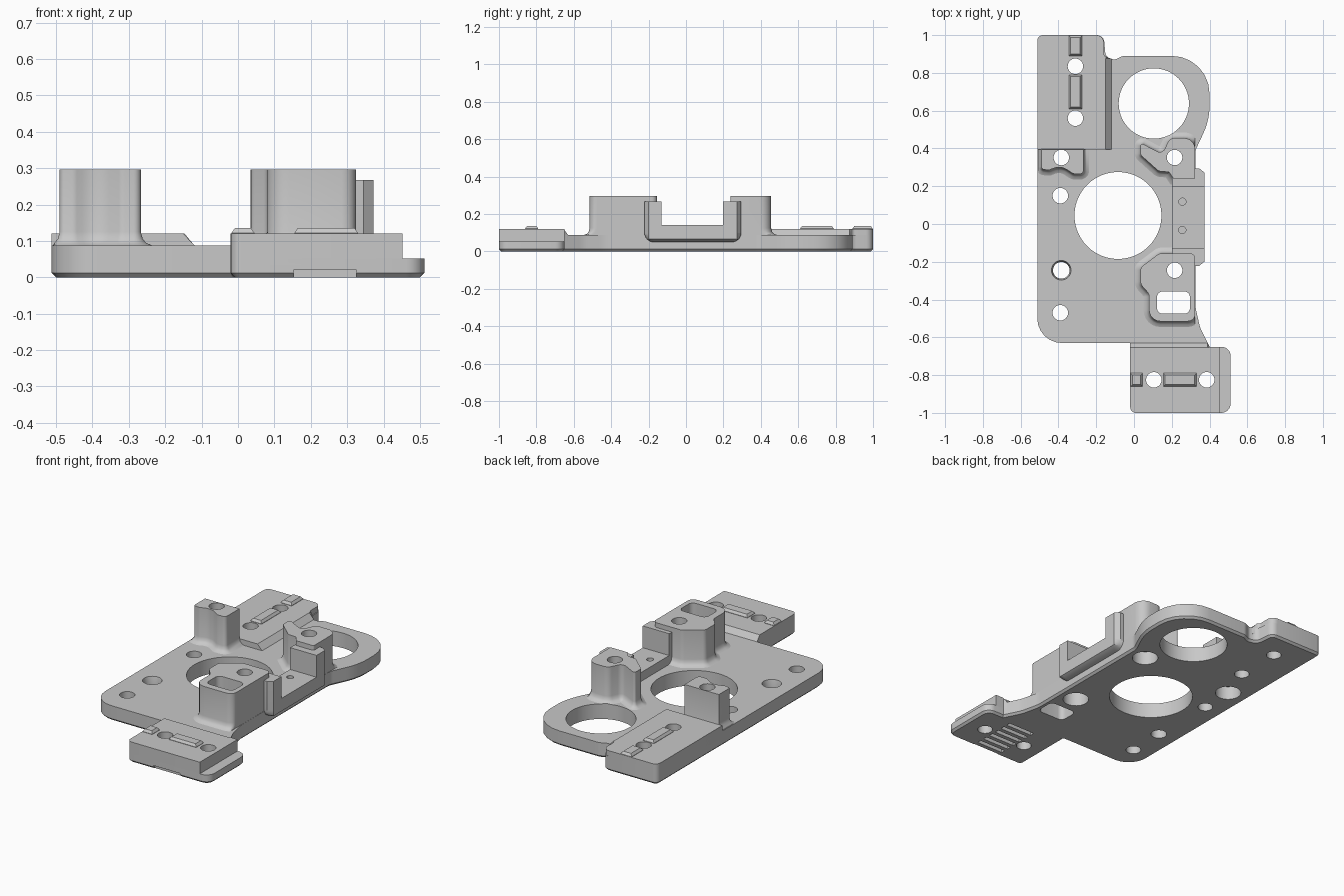
import bpy, bmesh, math
from mathutils import Vector

if "Cube" in bpy.data.objects:
    bpy.data.objects.remove(bpy.data.objects["Cube"], do_unlink=True)

grey = bpy.data.materials.new("plain_grey")
grey.use_nodes = True
GREY = (0.58, 0.58, 0.58, 1)
grey.diffuse_color = GREY
grey.node_tree.nodes["Principled BSDF"].inputs["Base Color"].default_value = GREY
parts = []


def rounded(points, steps=6):
    """Turn (x, y, radius) corners into an outline with arcs."""
    out = []
    for i, (x, y, r) in enumerate(points):
        p = Vector((x, y))
        if not r:
            out.append(p)
            continue
        u = (Vector(points[i - 1][:2]) - p).normalized()
        v = (Vector(points[(i + 1) % len(points)][:2]) - p).normalized()
        half = u.angle(v) / 2
        t = r / math.tan(half)
        centre = p + (u + v).normalized() * r / math.sin(half)
        a = (p + u * t - centre).normalized()
        b = (p + v * t - centre).normalized()
        turn = a.angle(b)
        for k in range(steps + 1):
            f = k / steps
            arc = a * math.sin((1 - f) * turn) + b * math.sin(f * turn)
            out.append(centre + arc * r / math.sin(turn))
    return out


def rect(x0, x1, y0, y1, r=0):
    return rounded([(x0, y0, r), (x1, y0, r), (x1, y1, r), (x0, y1, r)])


def circle(x, y, r, n=48):
    return [Vector((x + r * math.cos(k * math.tau / n), y + r * math.sin(k * math.tau / n)))
            for k in range(n)]


def offset(outline, d):
    """Move every side of a counter-clockwise outline outward by d."""
    out = []
    for i, p in enumerate(outline):
        e = (p - outline[i - 1]).normalized()
        f = (outline[(i + 1) % len(outline)] - p).normalized()
        n, m = Vector((e.y, -e.x)), Vector((f.y, -f.x))
        out.append(p + (n + m) * d / max(1 + n.dot(m), 0.4))
    return out


def loft(bm, outline, rings):
    """Stack offset copies of an outline; rings are (height, offset)."""
    rows = [[bm.verts.new((q.x, q.y, z)) for q in offset(outline, d)] for z, d in rings]
    n = len(outline)
    for a, b in zip(rows, rows[1:]):
        for i in range(n):
            j = (i + 1) % n
            bm.faces.new((a[i], a[j], b[j], b[i]))
    bm.faces.new(rows[0][::-1])
    bm.faces.new(rows[-1])


def finish(name, bm):
    mesh = bpy.data.meshes.new(name)
    bm.to_mesh(mesh)
    bm.free()
    mesh.materials.append(grey)
    ob = bpy.data.objects.new(name, mesh)
    bpy.context.scene.collection.objects.link(ob)
    return ob


def make(name, outline, rings, rule=None):
    bm = bmesh.new()
    loft(bm, outline, rings)
    if rule:
        for v in bm.verts:
            v.co = rule(v.co.copy())
    parts.append(finish(name, bm))


CHAMFER = [(0, -0.012), (0.012, 0)]

# Base plate with the ring lobe at the back
plate = rounded([
    (-0.512, -0.63, 0.13), (-0.02, -0.63, 0), (0, -0.67, 0), (0.41, -0.67, 0),
    (0.35, -0.55, 0.2), (0.325, -0.44, 0.2), (0.325, 0.39, 0.08), (0.4, 0.55, 0.35),
    (0.4, 0.89, 0.2), (-0.06, 0.89, 0.05), (-0.1, 0.87, 0.03), (-0.15, 0.88, 0.04),
    (-0.16, 1, 0.04), (-0.512, 1, 0.03)])
make("base_plate", plate, CHAMFER + [(0.088, 0)])


# Raised rear pad, sloping down along its inner side
def slope_side(c):
    if c.z > 0.1 and c.x > -0.14:
        c.x -= 0.03
    return c


pad = rounded([(-0.512, 0.395, 0), (-0.12, 0.395, 0), (-0.12, 0.875, 0),
               (-0.16, 0.89, 0.02), (-0.16, 1, 0.04), (-0.512, 1, 0.03)])
make("rear_pad", pad, [(0.05, 0), (0.088, 0), (0.12, 0)], slope_side)


# Front foot: thin flange and thicker block
def slope_back(c):
    if c.z > 0.1 and c.y > -0.64:
        c.y -= 0.025
    return c


foot = rounded([(-0.02, -1, 0.03), (0.512, -1, 0.05), (0.512, -0.65, 0.05),
                (0.4, -0.65, 0), (0.39, -0.63, 0), (-0.02, -0.63, 0)])
make("foot_flange", foot, CHAMFER + [(0.052, 0)])
block = rounded([(-0.02, -1, 0.03), (0.452, -1, 0), (0.452, -0.65, 0),
                 (0.4, -0.65, 0), (0.39, -0.63, 0), (-0.02, -0.63, 0)])
make("foot_block", block, [(0.04, 0), (0.088, 0), (0.12, 0)], slope_back)

# Locating bars on the pad and foot
for name, box in (("rear_long_bar", (-0.345, -0.275, 0.61, 0.79)),
                  ("rear_short_bar", (-0.345, -0.275, 0.89, 0.998)),
                  ("foot_long_bar", (0.155, 0.33, -0.86, -0.79)),
                  ("foot_short_bar", (-0.018, 0.045, -0.86, -0.79))):
    make(name, rect(*box), [(0.1, 0), (0.122, 0), (0.136, -0.01)])


# Posts with flared feet, kept inside the plate edge
def keep_inside(c):
    c.x = max(-0.508, min(c.x, 0.324))
    return c


FLARE = [(0.06, 0.03), (0.088, 0.03), (0.095, 0.014), (0.106, 0.005), (0.125, 0), (0.296, 0)]
make("left_side_post", rounded([
    (-0.49, 0.29, 0.015), (-0.45, 0.285, 0.03), (-0.39, 0.31, 0.08), (-0.32, 0.265, 0.03),
    (-0.267, 0.265, 0.02), (-0.267, 0.395, 0), (-0.49, 0.395, 0)]), FLARE, keep_inside)
make("front_post", rounded([
    (0.035, -0.32, 0.04), (0.08, -0.37, 0.04), (0.08, -0.515, 0.06), (0.325, -0.515, 0.04),
    (0.325, -0.155, 0.03), (0.135, -0.155, 0.04), (0.035, -0.23, 0.03)]), FLARE, keep_inside)
make("back_post", rounded([
    (0.035, 0.365, 0.02), (0.13, 0.28, 0.03), (0.185, 0.275, 0), (0.21, 0.238, 0),
    (0.324, 0.238, 0.01), (0.324, 0.455, 0.06), (0.19, 0.455, 0.04), (0.15, 0.37, 0.03),
    (0.035, 0.43, 0.01)]), FLARE, keep_inside)


# U-shaped side bracket, swept sideways with its outer edges eased
def bracket_rule(c):
    y, z, x = c
    if x > 0.36:
        y = max(-0.2, min(y, 0.273))
        z = max(z, 0.065)
    return Vector((x, y, z))


bracket = rounded([
    (-0.222, 0.05, 0.05), (0.295, 0.05, 0.05), (0.295, 0.268, 0), (0.197, 0.268, 0),
    (0.197, 0.14, 0), (-0.13, 0.14, 0), (-0.13, 0.268, 0), (-0.222, 0.268, 0)])
make("side_bracket", bracket, [(0.2, 0), (0.345, 0), (0.372, 0)], bracket_rule)

# Cutter holding every hole, pocket and groove
bm = bmesh.new()
THROUGH = [(-0.1, 0), (0.5, 0)]
loft(bm, circle(-0.085, 0.045, 0.23, 96), THROUGH)
loft(bm, circle(0.105, 0.638, 0.186, 96), THROUGH)
for x, y in ((-0.31, 0.835), (-0.31, 0.56), (0.105, -0.825), (0.385, -0.825),
             (-0.39, 0.15), (-0.39, -0.47)):
    loft(bm, circle(x, y, 0.041, 32), THROUGH)
loft(bm, circle(-0.385, -0.245, 0.052, 32), [(-0.1, -0.008), (0.05, -0.008), (0.088, 0), (0.5, 0)])
for x, y in ((0.215, -0.245), (0.215, 0.352), (-0.385, 0.352)):
    loft(bm, circle(x, y, 0.041, 32), [(-0.1, 0.03), (0.08, 0.03), (0.081, 0), (0.5, 0)])
for y in (0.118, -0.032):
    loft(bm, circle(0.256, y, 0.019, 24), [(0.1, 0), (0.5, 0)])
loft(bm, rect(0.122, 0.296, -0.475, -0.357, 0.03), THROUGH)
for k in range(7):
    y = -1.01 + k * 0.05
    loft(bm, rect(0.152, 0.325, y, y + 0.025), [(-0.1, 0), (0.02, 0)])
cutter = finish("hole_cutter", bm)
cutter.hide_render = True

# Cut all parts and bake the result
for ob in parts:
    cut = ob.modifiers.new("holes", 'BOOLEAN')
    cut.operation = 'DIFFERENCE'
    cut.solver = 'EXACT'
    cut.object = cutter
graph = bpy.context.evaluated_depsgraph_get()
baked = [bpy.data.meshes.new_from_object(ob.evaluated_get(graph)) for ob in parts]
for ob, mesh in zip(parts, baked):
    ob.modifiers.clear()
    ob.data = mesh
bpy.data.objects.remove(cutter, do_unlink=True)

# Smooth shading with crisp edges
bpy.ops.object.select_all(action='DESELECT')
for ob in parts:
    ob.select_set(True)
bpy.context.view_layer.objects.active = parts[0]
bpy.ops.object.shade_smooth_by_angle(angle=math.radians(35))
